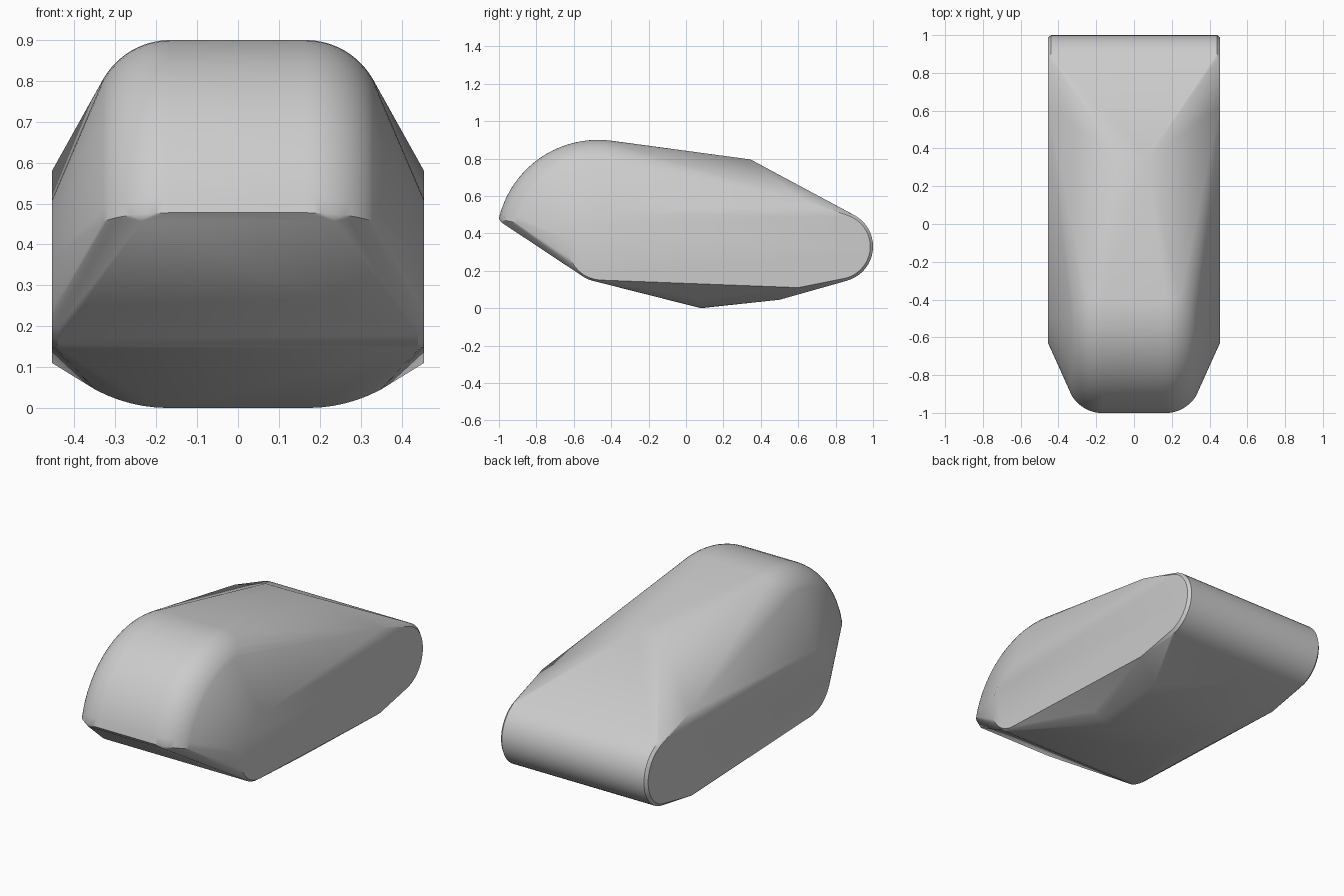
import bpy, bmesh
from math import sin, cos, radians

if "Cube" in bpy.data.objects:
    bpy.data.objects.remove(bpy.data.objects["Cube"], do_unlink=True)

grey = bpy.data.materials.new("plain grey")
grey.use_nodes = True
colour = (0.6, 0.6, 0.6, 1)
grey.diffuse_color = colour
grey.node_tree.nodes["Principled BSDF"].inputs["Base Color"].default_value = colour

bm = bmesh.new()


def both(x, y, z):
    """Add a point and its mirror image."""
    for side in (-1, 1):
        bm.verts.new((side * x, y, z))


def arc(x, cy, cz, r, start, end, steps):
    """Add an arc in the side plane; angles run from +y towards +z."""
    for i in range(steps + 1):
        a = radians(start + (end - start) * i / steps)
        both(x, cy + r * cos(a), cz + r * sin(a))


# Domed nose: a long arc whose side edges are rounded over
nose_r, edge_r, steps = 0.545, 0.19, 10
for i in range(steps + 1):
    a = radians(60 * i / steps)
    arc(0.165 + edge_r * sin(a), -0.47, 0.355,
        nose_r - edge_r * (1 - cos(a)), 82, 167, 20)
both(0.235, -0.985, 0.457)

# Flat side panels: rounded at both ends, with a shoulder and a lower corner
arc(0.455, -0.45, 0.33, 0.18, 90, 270, 16)
arc(0.455, 0.81, 0.33, 0.175, -90, 90, 20)
both(0.455, 0.62, 0.58)
both(0.455, 0.6, 0.11)

# Rounded tail and lower front edge, chamfered at the sides
arc(0.44, 0.81, 0.33, 0.19, -90, 90, 24)
arc(0.44, -0.45, 0.33, 0.19, 225, 270, 6)

# Rear end of the roof
both(0.07, 0.345, 0.795)

# Keel with rounded bilges
both(0.17, 0.08, 0)
for i in range(1, 7):
    a = radians(28 * i / 6)
    both(0.17 + 0.38 * sin(a), 0.08, 0.38 * (1 - cos(a)))
both(0.28, 0.5, 0.045)

# Wrap the sections in one skin
hull = bmesh.ops.convex_hull(bm, input=bm.verts[:])
loose = {v for v in hull["geom_interior"] + hull["geom_unused"]
         if isinstance(v, bmesh.types.BMVert)}
bmesh.ops.delete(bm, geom=list(loose), context="VERTS")
bmesh.ops.dissolve_limit(bm, angle_limit=radians(0.5),
                         verts=bm.verts[:], edges=bm.edges[:])
bmesh.ops.recalc_face_normals(bm, faces=bm.faces[:])

mesh = bpy.data.meshes.new("body_shell")
bm.to_mesh(mesh)
bm.free()
mesh.materials.append(grey)
body = bpy.data.objects.new("body_shell", mesh)
bpy.context.collection.objects.link(body)
bpy.context.view_layer.objects.active = body
body.select_set(True)
bpy.ops.object.shade_smooth_by_angle(angle=radians(30))
